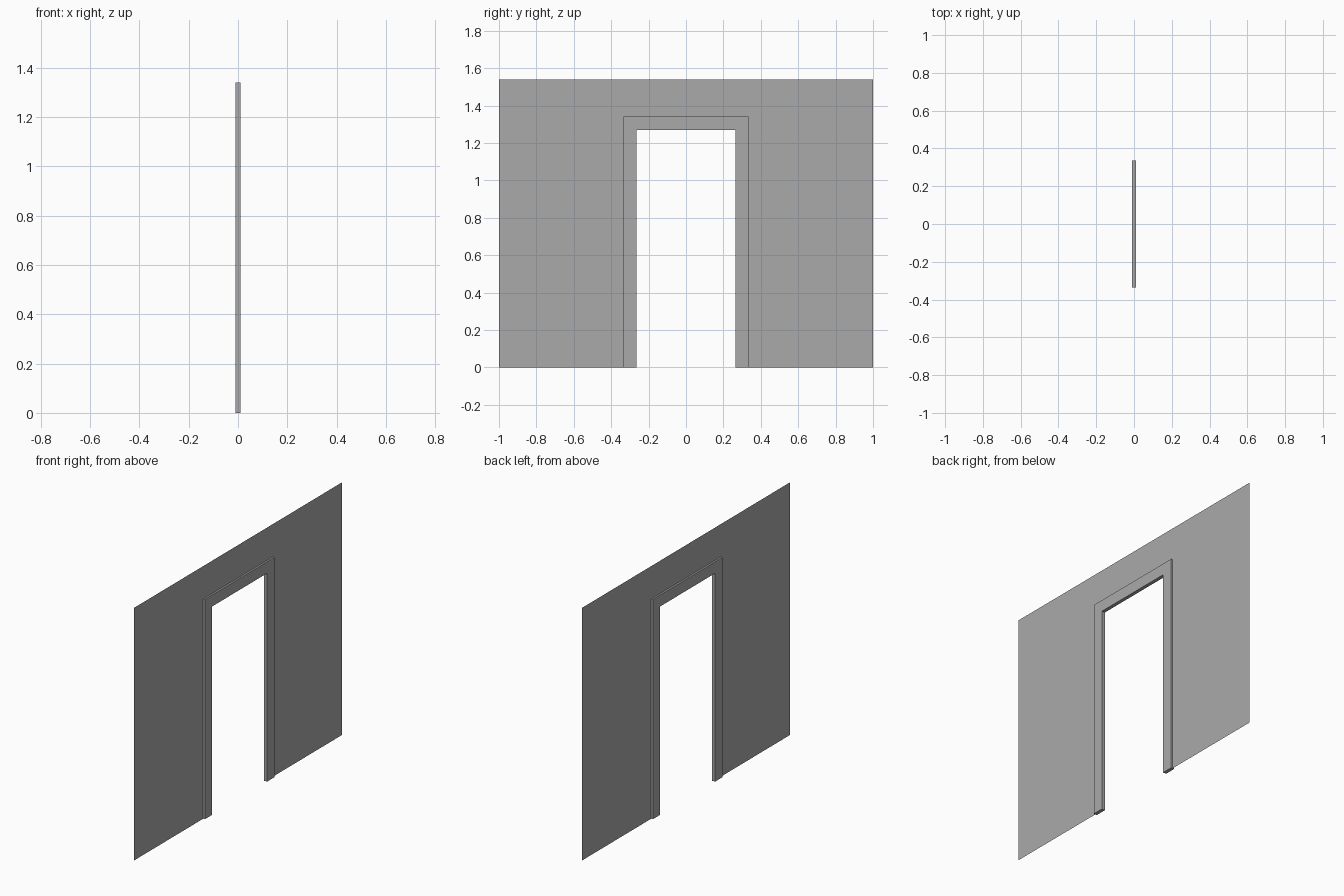
import bpy, bmesh

cube = bpy.data.objects.get("Cube")
if cube:
    bpy.data.objects.remove(cube, do_unlink=True)

grey = bpy.data.materials.new("plain grey")
grey.use_nodes = True
colour = (0.4, 0.4, 0.4, 1)
grey.diffuse_color = colour
grey.node_tree.nodes["Principled BSDF"].inputs["Base Color"].default_value = colour


def arch(name, outer_half, outer_top, inner_half, inner_top, depth=0):
    """Upright arch around a doorway, in the plane x = 0, optionally thickened."""
    bm = bmesh.new()

    def ring(half, top):
        return [bm.verts.new((0, y, z)) for y, z in
                ((-half, 0), (-half, top), (half, top), (half, 0))]

    outer, inner = ring(outer_half, outer_top), ring(inner_half, inner_top)
    # One flat outline: up and over the outside, back along the opening
    bm.faces.new(outer[::-1] + inner)
    bm.normal_update()
    if depth:
        bmesh.ops.translate(bm, verts=bm.verts, vec=(-depth / 2, 0, 0))
        result = bmesh.ops.extrude_face_region(bm, geom=bm.faces[:], use_keep_orig=True)
        moved = [v for v in result["geom"] if isinstance(v, bmesh.types.BMVert)]
        bmesh.ops.translate(bm, verts=moved, vec=(depth, 0, 0))
        bmesh.ops.recalc_face_normals(bm, faces=bm.faces)
    mesh = bpy.data.meshes.new(name)
    bm.to_mesh(mesh)
    bm.free()
    mesh.materials.append(grey)
    obj = bpy.data.objects.new(name, mesh)
    bpy.context.collection.objects.link(obj)
    return obj


# Paper-thin wall with a doorway, and the casing that lines the doorway
arch("wall", 1.0, 1.54, 0.335, 1.34)
arch("door_frame", 0.335, 1.34, 0.265, 1.27, depth=0.022)
